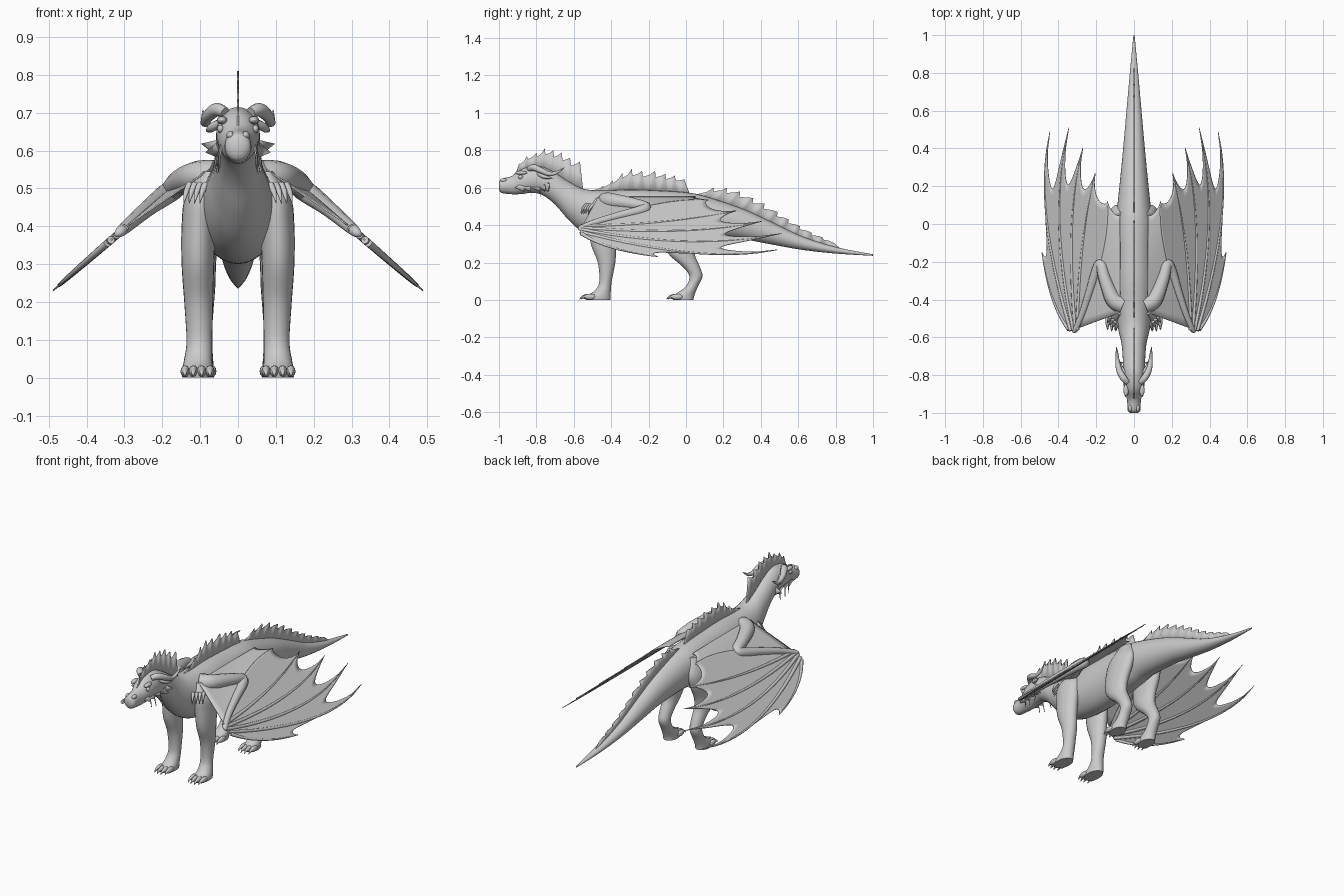
import bpy, math
from mathutils import Vector

if "Cube" in bpy.data.objects:
    bpy.data.objects.remove(bpy.data.objects["Cube"])

def make(name, verts, faces, mirror=False, thick=0.0, smooth=50):
    me = bpy.data.meshes.new(name)
    me.from_pydata([tuple(v) for v in verts], [], faces)
    ob = bpy.data.objects.new(name, me)
    bpy.context.collection.objects.link(ob)
    for o in bpy.context.selected_objects:
        o.select_set(False)
    bpy.context.view_layer.objects.active = ob
    ob.select_set(True)
    bpy.ops.object.mode_set(mode='EDIT')
    bpy.ops.mesh.select_all(action='SELECT')
    bpy.ops.mesh.normals_make_consistent(inside=False)
    bpy.ops.object.mode_set(mode='OBJECT')
    bpy.ops.object.shade_smooth_by_angle(angle=math.radians(smooth))
    if thick:
        m = ob.modifiers.new("thickness", 'SOLIDIFY')
        m.thickness, m.offset = thick, 0
    if mirror:
        m = ob.modifiers.new("mirror", 'MIRROR')
        m.use_mirror_merge = False
    return ob

def spline(keys, n=5):
    out = []
    for i in range(len(keys) - 1):
        p = [keys[max(0, min(len(keys) - 1, i + k))] for k in (-1, 0, 1, 2)]
        for s in range(n):
            t = s / n
            out.append(tuple(0.5 * (2*b + (c-a)*t + (2*a-5*b+4*c-d)*t*t + (3*b-a-3*c+d)*t**3)
                             for a, b, c, d in zip(*p)))
    return out + [tuple(keys[-1])]

def loft(name, rings, mirror=False, segs=24):
    """rings: (centre, u axis, v axis) ellipses, capped at both ends"""
    verts, faces = [], []
    for c, u, v in rings:
        for k in range(segs):
            a = 2 * math.pi * k / segs
            verts.append(Vector(c) + Vector(u) * math.cos(a) + Vector(v) * math.sin(a))
    for r in range(len(rings) - 1):
        for k in range(segs):
            a, b = r * segs + k, r * segs + (k + 1) % segs
            faces.append((a, b, b + segs, a + segs))
    faces.append(tuple(range(segs)))
    faces.append(tuple(range(len(verts) - segs, len(verts))))
    return make(name, verts, faces, mirror)

def tube(name, keys, mirror=True, segs=12, n=5):
    """keys: (x, y, z, radius)"""
    pts, rings = spline(keys, n), []
    for i, p in enumerate(pts):
        t = Vector(pts[min(i + 1, len(pts) - 1)][:3]) - Vector(pts[max(i - 1, 0)][:3])
        u = t.cross(Vector((0.13, 0.1, 1))).normalized()
        v = t.normalized().cross(u)
        rings.append((p[:3], u * p[3], v * p[3]))
    return loft(name, rings, mirror, segs)

def ball(name, loc, scale):
    rings = []
    for i in range(9):
        a = math.pi * (i + 0.05) / 8.1
        r = math.sin(a)
        rings.append(((loc[0], loc[1] - scale[1] * math.cos(a), loc[2]),
                      (scale[0] * r, 0, 0), (0, 0, scale[2] * r)))
    return loft(name, rings, True, 12)

# body, head and tail: y, top, bottom, half width
BODY = [(-1, .632, .588, .02), (-.985, .648, .572, .034), (-.93, .663, .565, .037),
        (-.88, .698, .566, .051), (-.83, .712, .572, .057), (-.77, .712, .562, .058),
        (-.70, .68, .51, .06), (-.63, .635, .43, .067), (-.55, .595, .36, .085),
        (-.45, .585, .315, .10), (-.30, .59, .30, .108), (-.15, .585, .31, .105),
        (0, .575, .33, .102), (.10, .555, .34, .088), (.30, .488, .325, .067),
        (.45, .42, .298, .053), (.62, .34, .268, .038), (.80, .283, .248, .022),
        (1, .244, .236, .003)]
PROFILE = spline(BODY, 6)
loft("body", [((0, y, (a + b) / 2), (w, 0, 0), (0, 0, (a - b) / 2)) for y, a, b, w in PROFILE], segs=32)

def top_at(y):
    for p, q in zip(PROFILE, PROFILE[1:]):
        if p[0] <= y <= q[0]:
            return p[1] + (q[1] - p[1]) * (y - p[0]) / (q[0] - p[0])
    return PROFILE[-1][1]

# spiny crests along the neck, back and tail
def crest(name, y0, y1, tips):
    line = [(y0, top_at(y0) - .005)]
    for i, (y, z) in enumerate(tips):
        py, pz = line[-1]
        line += [(py + (y - py) * .6, pz + (z - pz) * .4), (y, z)]
        if i < len(tips) - 1:
            b = top_at(y)
            line.append((y - .004, b + (z - b) * .66))
    line.append((y1, top_at(y1) - .005))
    verts, n = [], len(line)
    for i, (y, z) in enumerate(line):
        by = y0 + (y1 - y0) * i / (n - 1)
        verts += [(0, by, top_at(by) - .025), (0, y, z)]
    make(name, verts, [(2*i, 2*i+2, 2*i+3, 2*i+1) for i in range(n - 1)], thick=.005, smooth=30)

crest("neck_crest", -.93, -.55, [(-.89, .735), (-.85, .77), (-.80, .785), (-.755, .81), (-.71, .80),
                                 (-.665, .79), (-.62, .76), (-.567, .74)])
crest("back_crest", -.51, .02, [(-.44, .61), (-.39, .64), (-.34, .68), (-.29, .70), (-.235, .69),
                                (-.165, .69), (-.11, .675), (-.06, .665), (-.01, .645)])
crest("tail_crest", .05, .83, [(.15, .60), (.22, .60), (.29, .58), (.36, .545), (.42, .515), (.49, .47),
                               (.55, .43), (.61, .395), (.67, .36), (.73, .335), (.79, .305)])

# legs: x, y, z, half width, half depth
def leg(name, keys):
    loft(name, [((x, y, z), (rx, 0, 0), (0, ry, 0)) for x, y, z, rx, ry in spline(keys)], True)

leg("front_leg", [(.075, -.44, .545, .02, .04), (.097, -.44, .48, .042, .08), (.104, -.44, .40, .045, .08),
                  (.106, -.44, .30, .043, .069), (.104, -.425, .20, .038, .047), (.102, -.43, .10, .034, .033),
                  (.105, -.445, .05, .037, .043), (.107, -.468, .02, .041, .065), (.107, -.47, 0, .04, .065)])
leg("hind_leg", [(.07, .01, .53, .025, .05), (.09, .005, .45, .042, .095), (.097, -.01, .38, .044, .10),
                 (.10, -.03, .30, .042, .085), (.10, -.02, .24, .04, .068), (.10, .03, .175, .035, .045),
                 (.10, .053, .125, .032, .035), (.10, .03, .07, .033, .033),
                 (.102, -.01, .025, .038, .055), (.102, -.015, 0, .038, .055)])
for part, cx, fy in (("front", .107, -.525), ("hind", .102, -.06)):
    for k in range(4):
        x = cx + (k - 1.5) * .022
        y = fy + abs(k - 1.5) * .008
        ball(part + "_toe", (x, y, .017), (.012, .032, .016))
        tube(part + "_claw", [(x, y - .02, .02, .008), (x, y - .035, .015, .006), (x, y - .048, .004, .001)],
             segs=8, n=3)

# head details
ball("eye", (.046, -.885, .657), (.009, .014, .011))
ball("brow", (.042, -.88, .68), (.014, .032, .011))
ball("nostril", (.02, -.975, .64), (.011, .018, .011))
tube("horn", [(.034, -.84, .70, .014), (.056, -.815, .708, .018), (.078, -.775, .692, .016),
              (.087, -.73, .674, .012), (.09, -.69, .682, .008), (.093, -.65, .708, .001)])
tube("ear", [(.045, -.79, .675, .01), (.07, -.76, .66, .012), (.083, -.71, .65, .001)], segs=8)
for tip in ((.096, -.73, .618), (.085, -.75, .595), (.055, -.825, .54), (.05, -.86, .545), (.06, -.775, .545)):
    root = Vector((.045, tip[1] - .055, .60))
    verts = [root, root + Vector((.004, .05, -.02)), Vector(tip), root + Vector((0, .045, .03))]
    make("cheek_fin", verts, [(0, 1, 2, 3)], True, .005)
for k in range(4):
    x, y = .085 + k * .014, -.53 + k * .012
    tube("shoulder_spike", [(x, y, .51, .01), (x + .01, y - .02, .49, .007), (x + .016, y - .03, .46, .001)],
         segs=8, n=2)

# wings lie in one sloping plane
def wing(x, y):
    return Vector((x, y, min(.55, .49 - (x - .19) * .87)))

def bez(a, b, c, t):
    return wing(*[(1-t)**2 * p + 2*t*(1-t) * q + t*t * r for p, q, r in zip(a, b, c)])

tube("wing_arm", [(.06, -.43, .53, .045), (.11, -.40, .53, .042), (.155, -.29, .515, .033),
                  (.175, -.215, .495, .029), (.198, -.245, .478, .027), (.235, -.36, .45, .022),
                  (.275, -.48, .416, .018), (.31, -.56, .386, .014), (.325, -.565, .375, .004)])
EDGES = [((.345, -.56), (.45, -.42), (.488, -.15)), ((.335, -.565), (.535, .10), (.445, .49)),
         ((.32, -.565), (.455, .05), (.345, .51)), ((.31, -.565), (.365, .05), (.27, .405)),
         ((.30, -.56), (.29, -.08), (.205, .27)), ((.29, -.55), (.12, -.12), (.14, .12)),
         ((.075, -.47), (.07, -.2), (.075, .05))]
for i, e in enumerate(EDGES[:5]):
    tube("wing_finger", [(*bez(*e, t / 8), .009 * (1 - t / 8) + .0015) for t in range(9)], segs=8, n=2)

# membranes stretch between the fingers, scalloped at the trailing edge
DIPS = [(.10, .42), (.34, .34), (.30, .27), (.22, .18), (.15, .10), (.06, .05)]
U, T = 16, 16
for i, (da, db) in enumerate(DIPS):
    verts, faces = [], []
    for a in range(U + 1):
        u = a / U
        end = 1 - (da * (1 - u) + db * u) * math.sin(math.pi * u) ** .6
        if i == 0:
            end = 1 - .42 * math.sin(math.pi * u) ** .8 * (1 - .35 * u)
        for b in range(T + 1):
            t = end * b / T
            verts.append(bez(*EDGES[i], t).lerp(bez(*EDGES[i + 1], t), u))
    for a in range(U):
        for b in range(T):
            k = a * (T + 1) + b
            faces.append((k, k + 1, k + T + 2, k + T + 1))
    make("wing_membrane", verts, faces, True, .004)
